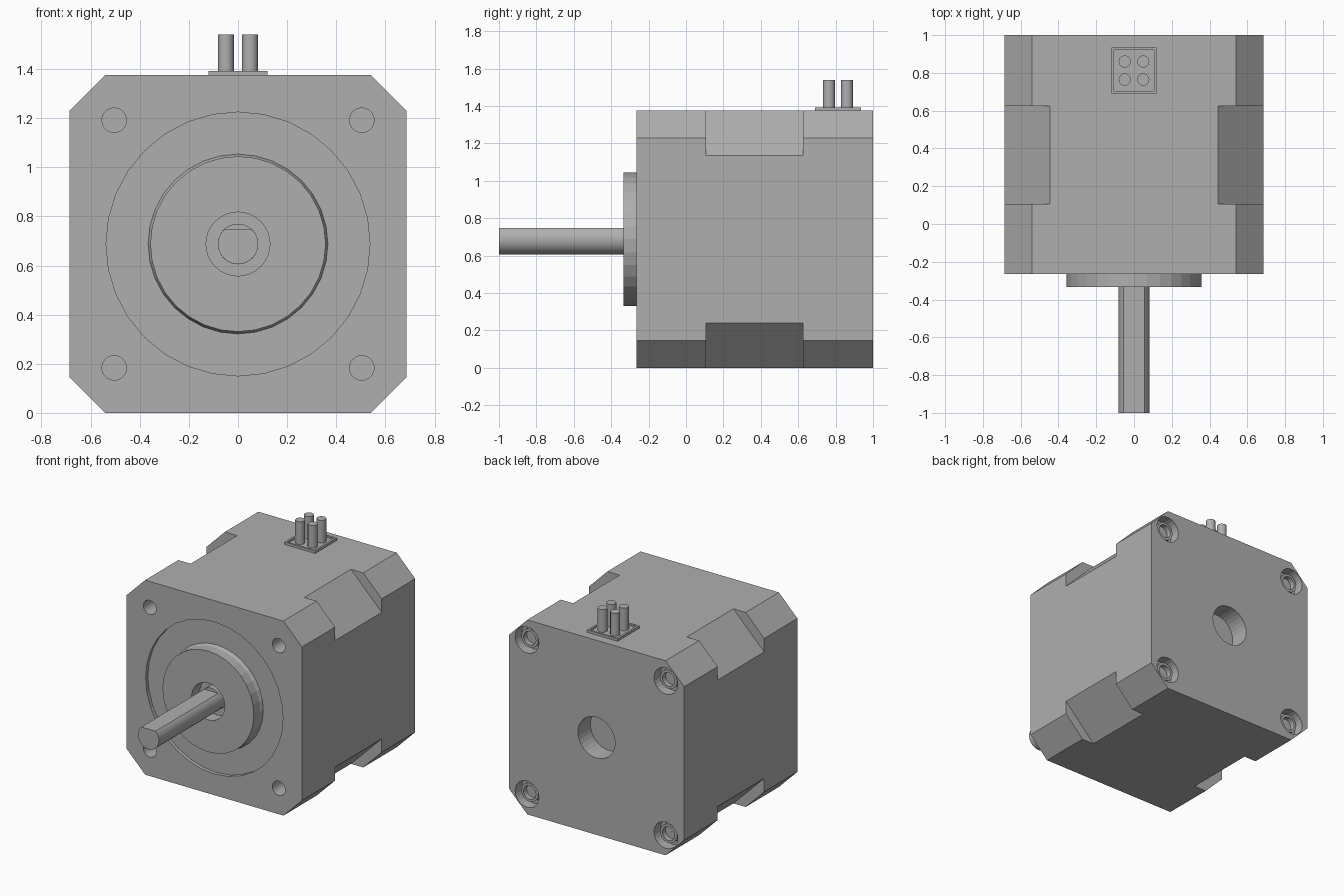
import bpy, bmesh
from math import sin, cos, pi, radians, sqrt
from mathutils import Matrix

if "Cube" in bpy.data.objects:
    bpy.data.objects.remove(bpy.data.objects["Cube"])

H = 0.6875                 # half width of the body, also the axis height
FRONT, BACK = -0.265, 1.0
CH = 0.145                 # corner chamfer

# Dark grey metal
metal = bpy.data.materials.new("dark_grey")
metal.diffuse_color = (0.43, 0.43, 0.43, 1)
metal.use_nodes = True
metal.node_tree.nodes["Principled BSDF"].inputs["Base Color"].default_value = metal.diffuse_color


def make(name, bm):
    bmesh.ops.remove_doubles(bm, verts=bm.verts, dist=1e-6)
    bmesh.ops.recalc_face_normals(bm, faces=bm.faces)
    me = bpy.data.meshes.new(name)
    bm.to_mesh(me)
    bm.free()
    me.materials.append(metal)
    ob = bpy.data.objects.new(name, me)
    bpy.context.collection.objects.link(ob)
    return ob


def prism(name, pts, y0, y1):
    """Extrude an (x, z) outline along y."""
    bm = bmesh.new()
    f = bm.faces.new([bm.verts.new((x, y0, z)) for x, z in pts])
    r = bmesh.ops.extrude_face_region(bm, geom=[f])
    bmesh.ops.translate(bm, vec=(0, y1 - y0, 0),
                        verts=[v for v in r["geom"] if isinstance(v, bmesh.types.BMVert)])
    # close the starting end if the extrusion removed it
    bmesh.ops.holes_fill(bm, edges=[e for e in bm.edges if e.is_boundary])
    return make(name, bm)


def circle(r, x=0, z=H, n=32):
    return [(x + r * cos(2 * pi * i / n), z + r * sin(2 * pi * i / n)) for i in range(n)]


def lathe(name, profile, x=0, z=H, n=32):
    """Revolve a closed (radius, y) profile about a y-axis at (x, z)."""
    bm = bmesh.new()
    rings = [[bm.verts.new((px, y, pz)) for px, pz in circle(r, x, z, n)] for r, y in profile]
    for a, b in zip(rings, rings[1:] + rings[:1]):
        for i in range(n):
            j = (i + 1) % n
            bm.faces.new((a[i], a[j], b[j], b[i]))
    return make(name, bm)


def box(name, size, centre, rot=None):
    bm = bmesh.new()
    bmesh.ops.create_cube(bm, size=1, matrix=Matrix.Translation(centre)
                          @ (rot or Matrix()) @ Matrix.Diagonal((*size, 1)))
    return make(name, bm)


def cut(target, cutter):
    m = target.modifiers.new("cut", 'BOOLEAN')
    m.operation, m.object, m.solver = 'DIFFERENCE', cutter, 'EXACT'
    bpy.context.view_layer.objects.active = target
    bpy.ops.object.modifier_apply(modifier=m.name)
    bpy.data.objects.remove(cutter)


def smooth(ob):
    bpy.ops.object.select_all(action='DESELECT')
    ob.select_set(True)
    bpy.context.view_layer.objects.active = ob
    bpy.ops.object.shade_smooth_by_angle(angle=radians(30))


# Motor body: chamfered square prism
a = H - CH
outline = [(a, -H), (H, -a), (H, a), (a, H), (-a, H), (-H, a), (-H, -a), (-a, -H)]
body = prism("motor_body", [(x * 0.997, z + H) for x, z in outline], FRONT, BACK)

# Deeper chamfer in the middle of every long edge
d = (H + 0.445) / sqrt(2) + 0.15
for k in range(4):
    ang = pi / 4 + k * pi / 2
    cut(body, box("edge_cutter", (0.3, 0.52, 0.8), (d * cos(ang), 0.366, H + d * sin(ang)),
                  Matrix.Rotation(-ang, 4, 'Y')))

# Shallow front recess and rear shaft hole
recess = FRONT + 0.025
cut(body, prism("recess_cutter", circle(0.537), FRONT - 0.1, recess))
cut(body, prism("rear_hole_cutter", circle(0.145), BACK - 0.14, BACK + 0.1))

# Front mounting holes, rear counterbores and socket screws
for sx in (-1, 1):
    for sz in (-1, 1):
        cut(body, prism("mount_cutter", circle(0.05, sx * 0.504, H + sz * 0.504, 24),
                        FRONT - 0.1, FRONT + 0.15))
        x, z = sx * 0.543, H + sz * 0.545
        cut(body, prism("screw_cutter", circle(0.093, x, z, 24), BACK - 0.075, BACK + 0.1))
        side = ("left" if sx < 0 else "right") + ("_lower" if sz < 0 else "_upper")
        lathe("screw_" + side, [(0.0005, BACK - 0.08), (0.066, BACK - 0.08), (0.066, BACK - 0.03),
                                (0.048, BACK - 0.03), (0.048, BACK - 0.065), (0.0005, BACK - 0.065)],
              x, z, 24)

# Pilot boss ring on the front, flared at its foot
lathe("front_boss", [(0.13, recess + 0.01), (0.366, recess + 0.01), (0.366, recess),
                     (0.357, FRONT), (0.357, -0.333), (0.13, -0.333)])

# D-shaped output shaft with a round root inside the boss
R, FLAT = 0.082, 0.06
e = sqrt(R * R - FLAT * FLAT)
d_outline = [(x, z) for x, z in circle(R, n=48) if z < H + FLAT - 1e-4]
split = next(i for i, p in enumerate(d_outline) if p[0] < 0 and p[1] > H)
d_outline[split:split] = [(e, H + FLAT), (-e, H + FLAT)]
smooth(prism("shaft", d_outline, -1.0, recess + 0.03))
smooth(prism("shaft_root", circle(R + 0.0005, n=48), -0.3, recess + 0.03))

# Connector tray with raised rim
cy = 0.8125
tray = box("connector_tray", (0.24, 0.245, 0.027), (0, cy, 2 * H + 0.0035))
cut(tray, box("tray_cutter", (0.212, 0.217, 0.05), (0, cy, 2 * H + 0.03)))

# Four connector pins
for i, px in enumerate((-0.049, 0.049)):
    for j, py in enumerate((-0.048, 0.048)):
        bm = bmesh.new()
        bmesh.ops.create_cone(bm, cap_ends=True, segments=24, radius1=0.032, radius2=0.032,
                              depth=0.17, matrix=Matrix.Translation((px, cy + py, 1.455)))
        smooth(make(f"pin_{i}_{j}", bm))
